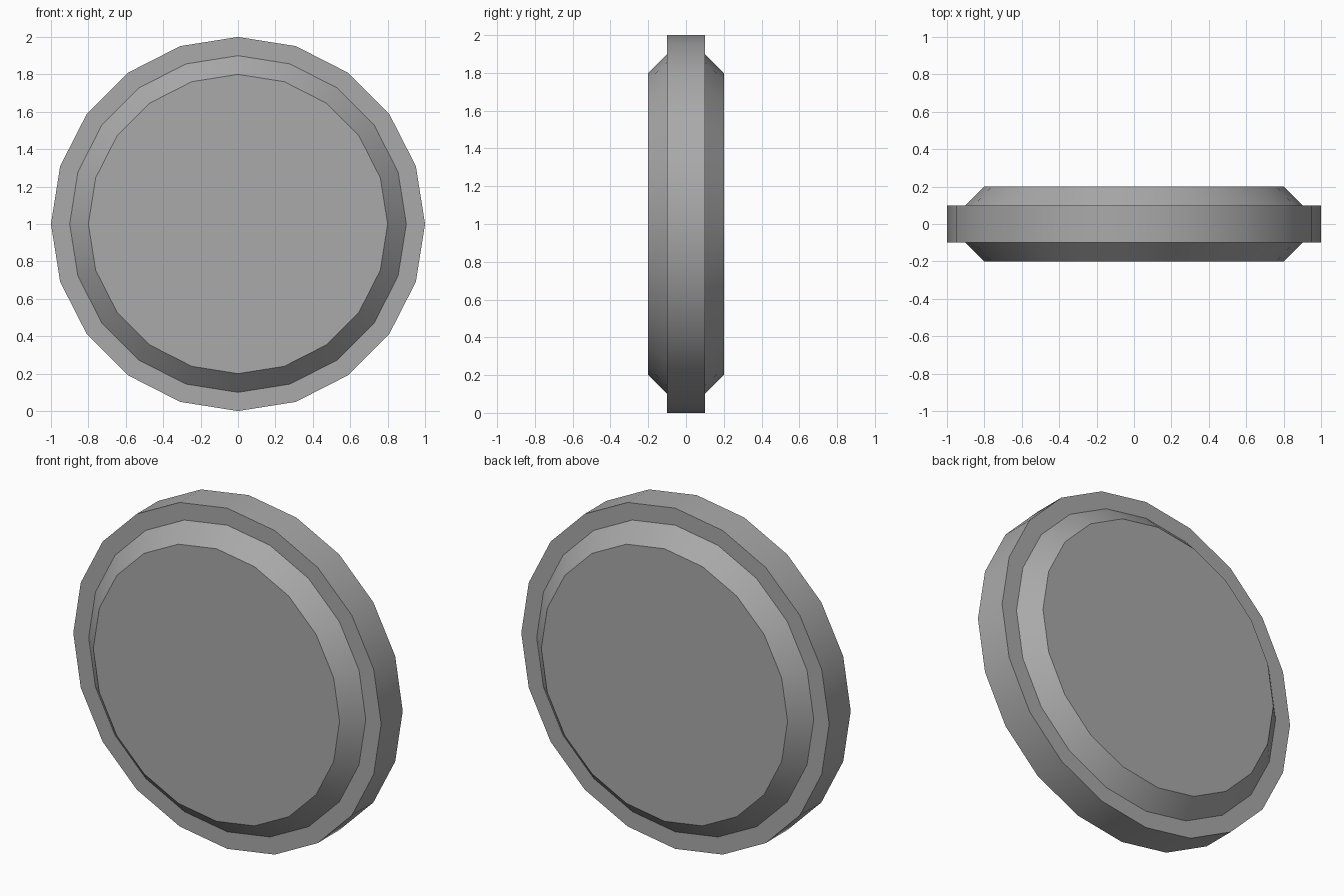
import bpy
import bmesh
import math

cube = bpy.data.objects.get("Cube")
if cube:
    bpy.data.objects.remove(cube, do_unlink=True)

SIDES = 20

# Single plain grey
grey = bpy.data.materials.new("plain grey")
grey.use_nodes = True
colour = (0.4, 0.4, 0.4, 1.0)
grey.diffuse_color = colour
grey.node_tree.nodes["Principled BSDF"].inputs["Base Color"].default_value = colour

# Half profile of the disc as (radius, y): raised front, rim, raised back
profile = [(0.8, -0.2), (0.9, -0.1), (1.0, -0.1),
           (1.0, 0.1), (0.9, 0.1), (0.8, 0.2)]

# Sweep the profile round the y axis
bm = bmesh.new()
rings = []
for radius, y in profile:
    ring = []
    for i in range(SIDES):
        a = math.tau * i / SIDES
        ring.append(bm.verts.new((radius * math.cos(a), y, 1 + radius * math.sin(a))))
    rings.append(ring)
for lower, upper in zip(rings, rings[1:]):
    for i in range(SIDES):
        j = (i + 1) % SIDES
        bm.faces.new((lower[i], lower[j], upper[j], upper[i]))

# Flat front and back caps
bm.faces.new(rings[0])
bm.faces.new(rings[-1])
bmesh.ops.recalc_face_normals(bm, faces=bm.faces)

mesh = bpy.data.meshes.new("rimmed_disc")
bm.to_mesh(mesh)
bm.free()
mesh.materials.append(grey)
disc = bpy.data.objects.new("rimmed_disc", mesh)
bpy.context.collection.objects.link(disc)

# Smooth round the disc, crisp at the rim and bevel edges
bpy.ops.object.select_all(action="DESELECT")
disc.select_set(True)
bpy.context.view_layer.objects.active = disc
bpy.ops.object.shade_smooth_by_angle(angle=math.radians(30))
